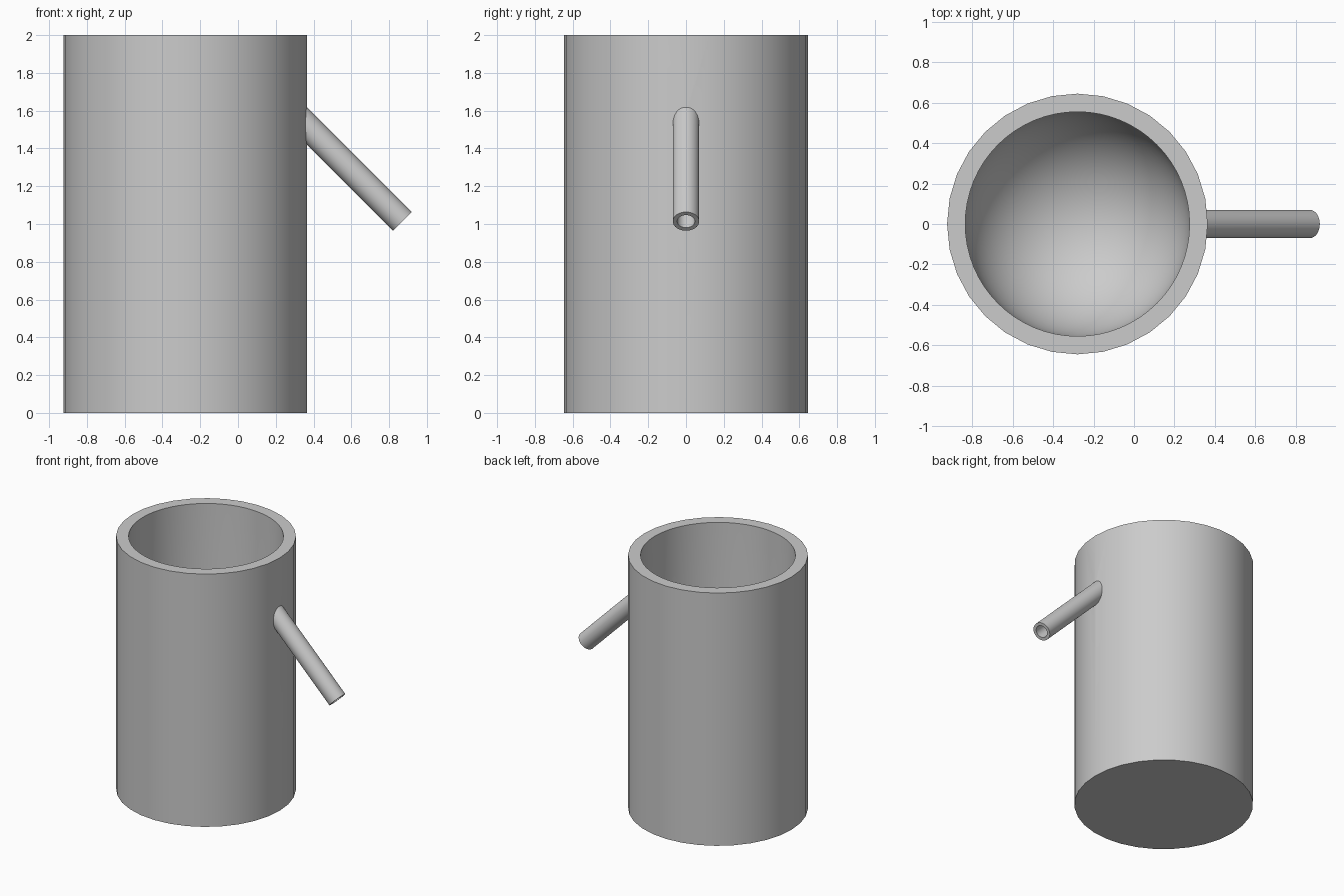
import bpy, bmesh
from math import sin, cos, pi, radians
from mathutils import Vector

if "Cube" in bpy.data.objects:
    bpy.data.objects.remove(bpy.data.objects["Cube"])

CX = -0.28                      # vessel axis
R_OUT, R_IN = 0.645, 0.555
FLOOR = 0.09
TIP = Vector((0.87, 0, 1.014))  # centre of the spout mouth
DIR = Vector((1, 0, -1)).normalized()


def rod(name, radius, back, front, sides=32):
    """Cylinder along the spout axis, measured from the tip."""
    mid = TIP + DIR * (front - back) / 2
    bpy.ops.mesh.primitive_cylinder_add(vertices=sides, radius=radius, depth=back + front,
                                        location=mid, rotation=(0, radians(135), 0))
    ob = bpy.context.object
    ob.name = name
    return ob


def lathe(name, profile, steps):
    """Closed solid of revolution around the vessel axis."""
    bm = bmesh.new()
    vs = [bm.verts.new((r, 0, z)) for r, z in profile]
    es = [bm.edges.new(p) for p in zip(vs, vs[1:])]
    bmesh.ops.spin(bm, geom=vs + es, cent=(0, 0, 0), axis=(0, 0, 1), angle=2 * pi,
                   steps=steps, use_merge=False)
    bmesh.ops.remove_doubles(bm, verts=bm.verts[:], dist=1e-4)
    bmesh.ops.recalc_face_normals(bm, faces=bm.faces[:])
    me = bpy.data.meshes.new(name)
    bm.to_mesh(me)
    bm.free()
    ob = bpy.data.objects.new(name, me)
    ob.location.x = CX
    bpy.context.collection.objects.link(ob)
    return ob


def combine(base, other, operation):
    """Apply a boolean and drop the helper."""
    bpy.context.view_layer.update()
    m = base.modifiers.new("bool", 'BOOLEAN')
    m.operation, m.object, m.solver = operation, other, 'EXACT'
    bpy.context.view_layer.objects.active = base
    bpy.ops.object.modifier_apply(modifier=m.name)
    bpy.data.objects.remove(other)


# Vessel body
bpy.ops.mesh.primitive_cylinder_add(vertices=32, radius=R_OUT, depth=2, location=(CX, 0, 1))
body = bpy.context.object
body.name = "vessel_with_spout"

# Slanted spout
combine(body, rod("spout", 0.07, 0.95, 0), 'UNION')

# Round-bottomed cavity
zc = FLOOR + R_IN
arc = [(R_IN * sin(i * pi / 32), zc - R_IN * cos(i * pi / 32)) for i in range(17)]
combine(body, lathe("cavity", arc + [(R_IN, 2.2), (0, 2.2)], 64), 'DIFFERENCE')

# Spout bore, open into the cavity
combine(body, rod("bore", 0.047, 1.05, 0.1), 'DIFFERENCE')

# Smooth shading with crisp rims
bpy.ops.object.select_all(action='DESELECT')
body.select_set(True)
bpy.context.view_layer.objects.active = body
bpy.ops.object.shade_smooth_by_angle(angle=radians(30))
